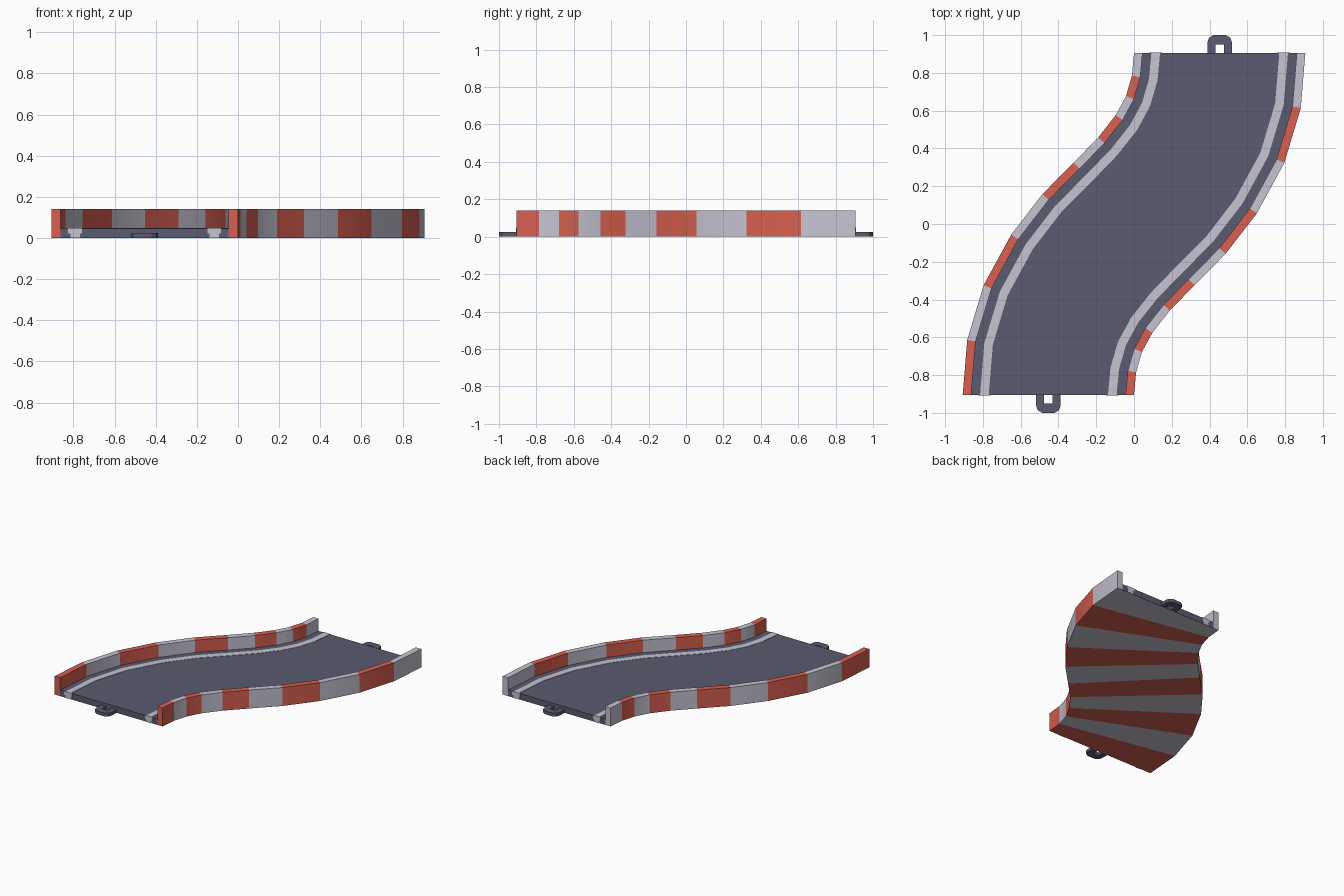
import bpy, bmesh
from mathutils import Vector

if "Cube" in bpy.data.objects:
    bpy.data.objects.remove(bpy.data.objects["Cube"])


def material(name, rgb):
    m = bpy.data.materials.new(name)
    m.diffuse_color = (*rgb, 1)
    m.use_nodes = True
    m.node_tree.nodes["Principled BSDF"].inputs["Base Color"].default_value = m.diffuse_color
    return m


red = material("kerb red", (0.68, 0.115, 0.08))
white = material("kerb white", (0.56, 0.55, 0.64))
asphalt = material("asphalt", (0.1, 0.104, 0.16))

# Left edge of the S bend; the right edge is the same path turned half round
left = [(-.907, -.905), (-.883, -.614), (-.796, -.324), (-.65, -.056),
        (-.485, .158), (-.32, .324), (-.19, .458), (-.097, .576),
        (-.042, .678), (-.011, .786), (0, .905)]
left = [Vector(p) for p in left]
right = [-p for p in reversed(left)]
SEGS = len(left) - 1
WALL, DECK_Z, WALL_Z = 0.045, 0.046, 0.14


def across(k, side, offset):
    """Point at section k, offset inward from the left (0) or right (1) edge."""
    u = (right[k] - left[k]).normalized()
    return left[k] + u * offset if side == 0 else right[k] - u * offset


def finish(name, bm, mats, smooth=True):
    bmesh.ops.recalc_face_normals(bm, faces=bm.faces)
    me = bpy.data.meshes.new(name)
    bm.to_mesh(me)
    bm.free()
    for m in mats:
        me.materials.append(m)
    ob = bpy.data.objects.new(name, me)
    bpy.context.collection.objects.link(ob)
    if smooth:
        bpy.ops.object.select_all(action='DESELECT')
        bpy.context.view_layer.objects.active = ob
        ob.select_set(True)
        bpy.ops.object.shade_smooth_by_angle(angle=0.6)
    return ob


# Track body: striped walls and underside, dark deck
profile = [(0, 0, 0), (0, 0, WALL_Z), (0, WALL, WALL_Z), (0, WALL, DECK_Z),
           (1, WALL, DECK_Z), (1, WALL, WALL_Z), (1, 0, WALL_Z), (1, 0, 0),
           (1, WALL, 0), (0, WALL, 0)]
bm = bmesh.new()
rows = [[bm.verts.new((*across(k, s, o), z)) for s, o, z in profile]
        for k in range(SEGS + 1)]
n = len(profile)
for k in range(SEGS):
    for i in range(n):
        j = (i + 1) % n
        f = bm.faces.new((rows[k][i], rows[k][j], rows[k + 1][j], rows[k + 1][i]))
        f.material_index = 2 if i == 3 else k % 2
for row, colour in ((rows[0], 0), (rows[-1], 1)):
    for ids, mat in (((0, 1, 2, 3, 9), colour), ((3, 4, 8, 9), 2),
                     ((4, 5, 6, 7, 8), colour)):
        bm.faces.new([row[i] for i in ids]).material_index = mat
finish("track_body", bm, [red, white, asphalt])

# Painted edge lines on the deck
for side, label in ((0, "left"), (1, "right")):
    bm = bmesh.new()
    section = [(0.092, DECK_Z - .001), (0.092, DECK_Z + .002),
               (0.138, DECK_Z + .002), (0.138, DECK_Z - .001)]
    rows = [[bm.verts.new((*across(k, side, o), z)) for o, z in section]
            for k in range(SEGS + 1)]
    for k in range(SEGS):
        for i in range(4):
            j = (i + 1) % 4
            bm.faces.new((rows[k][i], rows[k][j], rows[k + 1][j], rows[k + 1][i]))
    bm.faces.new(rows[0])
    bm.faces.new(rows[-1])
    finish(label + "_edge_line", bm, [white])


def prism(name, points, base, depth, mat):
    """Closed outline extruded by the depth vector."""
    bm = bmesh.new()
    f = bm.faces.new([bm.verts.new(base + Vector(p)) for p in points])
    ext = bmesh.ops.extrude_face_region(bm, geom=[f])["geom"]
    bmesh.ops.translate(bm, vec=depth, verts=[v for v in ext if isinstance(v, bmesh.types.BMVert)])
    finish(name, bm, [mat], False)


# Line ends wrapped down the end faces, in a T shape
tee = [(-.033, 0, .048), (-.033, 0, .022), (-.023, 0, .022), (-.023, 0, 0),
       (.023, 0, 0), (.023, 0, .022), (.033, 0, .022), (.033, 0, .048)]
for k, d, end in ((0, -1, "front"), (SEGS, 1, "back")):
    for side, label in ((0, "left"), (1, "right")):
        p = across(k, side, 0.115)
        prism(f"{end}_{label}_line_end", tee, Vector((p.x, p.y, 0)),
              Vector((0, .003 * d, 0)), white)

# Coupling loops at both ends
outer = [(-.065, 0), (-.065, .055), (-.057, .08), (-.033, .095),
         (.033, .095), (.057, .08), (.065, .055), (.065, 0)]
inner = [(-.023, 0), (-.023, .038), (-.023, .046), (-.018, .046),
         (.018, .046), (.023, .046), (.023, .038), (.023, 0)]
for d, end in ((-1, "front"), (1, "back")):
    bm = bmesh.new()
    rings = []
    for a, b in zip(outer, inner):
        rings.append([bm.verts.new((d * (.4535 + x), d * (.905 + y), z))
                      for (x, y), z in ((a, 0), (b, 0), (b, .025), (a, .025))])
    for r, s in zip(rings, rings[1:]):
        for i in range(4):
            j = (i + 1) % 4
            bm.faces.new((r[i], r[j], s[j], s[i]))
    bm.faces.new(rings[0])
    bm.faces.new(rings[-1])
    finish(end + "_coupling_loop", bm, [asphalt], False)
